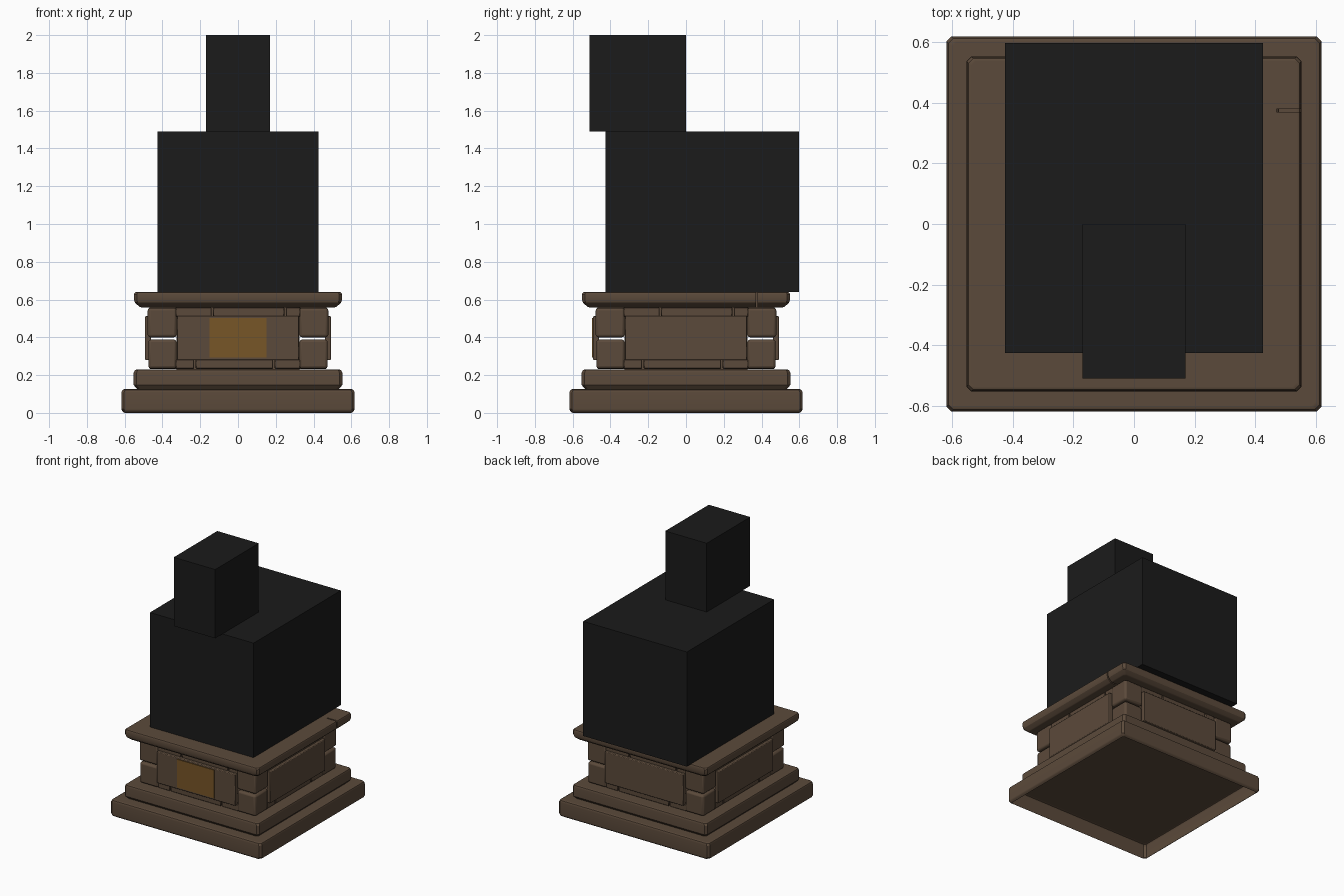
import bpy, bmesh, math
from mathutils import Matrix

if "Cube" in bpy.data.objects:
    bpy.data.objects.remove(bpy.data.objects["Cube"])


def material(name, rgb):
    m = bpy.data.materials.new(name)
    m.diffuse_color = (*rgb, 1)
    m.use_nodes = True
    m.node_tree.nodes["Principled BSDF"].inputs["Base Color"].default_value = m.diffuse_color
    return m


BROWN = material("brown stone", (0.105, 0.068, 0.043))
BLACK = material("black", (0.0108, 0.0108, 0.0108))
GOLD = material("gold plate", (0.185, 0.092, 0.02))


def finish(name, bm, mat, bevel=0, segments=2):
    bmesh.ops.recalc_face_normals(bm, faces=bm.faces)
    me = bpy.data.meshes.new(name)
    bm.to_mesh(me)
    bm.free()
    me.materials.append(mat)
    ob = bpy.data.objects.new(name, me)
    bpy.context.collection.objects.link(ob)
    if bevel:
        mod = ob.modifiers.new("bevel", 'BEVEL')
        mod.width, mod.segments = bevel, segments
    return ob


def box(name, x, y, z, mat, bevel=0, segments=2, turn=0):
    bm = bmesh.new()
    bmesh.ops.create_cube(bm, size=1)
    for v in bm.verts:
        v.co = [a[0] + (a[1] - a[0]) * (c + 0.5) for a, c in zip((x, y, z), v.co)]
    bm.transform(Matrix.Rotation(math.radians(turn), 4, 'Z'))
    return finish(name, bm, mat, bevel, segments)


def square_profile(name, profile, mat, cut=0.015, bottom=True):
    # stacked square rings with clipped corners: (half width, height)
    bm = bmesh.new()
    rings = []
    for h, z in profile:
        k = h - cut
        pts = [(h, -k), (h, k), (k, h), (-k, h), (-h, k), (-h, -k), (-k, -h), (k, -h)]
        rings.append([bm.verts.new((x, y, z)) for x, y in pts])
    for a, b in zip(rings, rings[1:]):
        for i in range(8):
            bm.faces.new((a[i], a[(i + 1) % 8], b[(i + 1) % 8], b[i]))
    if bottom:
        bm.faces.new(rings[0])
    bm.faces.new(rings[-1])
    return finish(name, bm, mat)


# stepped base, the slab is hollow underneath
square_profile("base_slab", [(0.6, 0), (0.612, 0.008), (0.618, 0.02), (0.618, 0.108),
                             (0.612, 0.121), (0.6, 0.127)], BROWN, 0.015, False)
square_profile("base_step", [(0.535, 0.127), (0.552, 0.147), (0.552, 0.213),
                             (0.546, 0.226), (0.534, 0.231)], BROWN)

# inner core, narrow enough to leave the corner joints open
box("core", (-0.325, 0.325), (-0.325, 0.325), (0.225, 0.57), BROWN)

# corner stones, two courses on each corner
for i in range(4):
    box("corner_stone_lower", (0.325, 0.475), (-0.475, -0.325), (0.234, 0.388), BROWN, 0.014, 2, i * 90)
    box("corner_stone_upper", (0.325, 0.478), (-0.478, -0.325), (0.4, 0.556), BROWN, 0.014, 2, i * 90)

# each side: raised panel framed by thin stones
for i in range(4):
    t = i * 90
    box("side_panel", (-0.322, 0.322), (-0.492, -0.46), (0.279, 0.512), BROWN, 0.005, 2, t)
    for a, b in ((-0.33, -0.14), (-0.132, 0.245), (0.253, 0.33)):
        box("upper_strip", (a, b), (-0.47, -0.32), (0.508, 0.558), BROWN, 0.004, 1, t)
    for a, b in ((-0.33, -0.232), (-0.224, 0.186), (0.194, 0.33)):
        box("lower_strip", (a, b), (-0.468, -0.32), (0.233, 0.283), BROWN, 0.004, 1, t)

# cap with a crack in its right edge
cap = square_profile("cap", [(0.51, 0.558), (0.523, 0.563), (0.546, 0.584),
                             (0.551, 0.6), (0.551, 0.628), (0.546, 0.637), (0.537, 0.641)], BROWN)
cutter = box("crack_cutter", (0.47, 0.6), (0.37, 0.379), (0.5, 0.7), BROWN)
cutter.hide_render = True
cutter.hide_viewport = True
mod = cap.modifiers.new("crack", 'BOOLEAN')
mod.operation, mod.object, mod.solver = 'DIFFERENCE', cutter, 'EXACT'

# front plate
box("front_plate", (-0.152, 0.152), (-0.497, -0.489), (0.293, 0.502), GOLD)

# block bust
box("body_block", (-0.425, 0.425), (-0.425, 0.597), (0.64, 1.49), BLACK)
box("head_block", (-0.17, 0.17), (-0.51, 0), (1.49, 2.0), BLACK)

# smooth the bevels, keep hard edges and flat faces
bpy.ops.object.select_all(action='DESELECT')
for ob in bpy.context.scene.objects:
    if ob.type == 'MESH' and not ob.hide_render:
        ob.select_set(True)
        bpy.context.view_layer.objects.active = ob
bpy.ops.object.shade_smooth_by_angle(angle=math.radians(30))
for ob in bpy.context.selected_objects:
    mod = ob.modifiers.new("flat_faces", 'WEIGHTED_NORMAL')
    mod.keep_sharp = True
